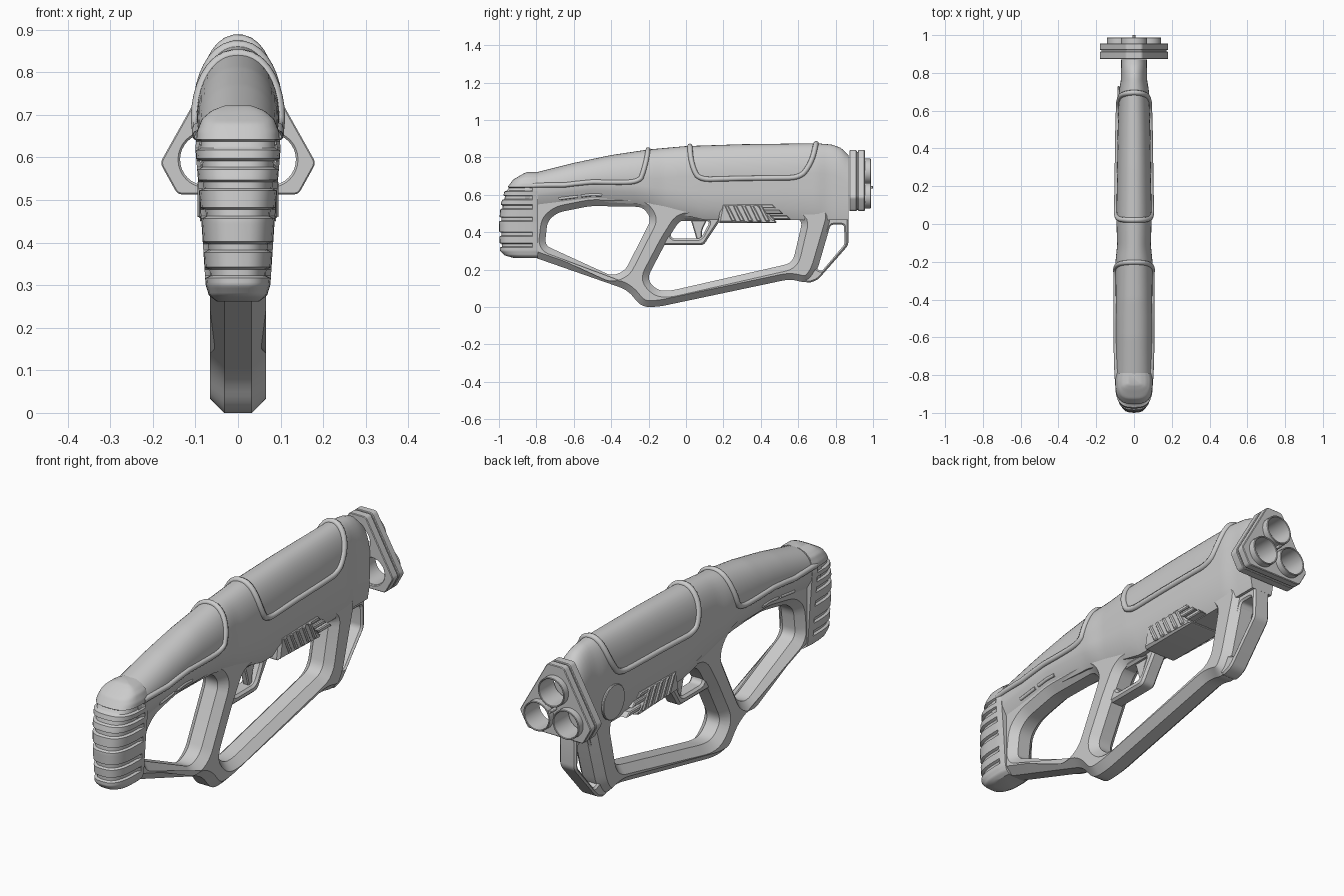
import bpy, bmesh, math
from mathutils import Matrix, Vector

if "Cube" in bpy.data.objects:
    bpy.data.objects.remove(bpy.data.objects["Cube"])

grey = bpy.data.materials.new("light_grey")
grey.use_nodes = True
COLOUR = (0.6, 0.6, 0.6, 1)
grey.diffuse_color = COLOUR
grey.node_tree.nodes["Principled BSDF"].inputs["Base Color"].default_value = COLOUR

# Local axes: SIDE draws in (y, z) and extrudes along x, FRONT draws in (x, z)
SIDE = Matrix(((0, 0, 1, 0), (1, 0, 0, 0), (0, 1, 0, 0), (0, 0, 0, 1)))
FRONT = Matrix(((1, 0, 0, 0), (0, 0, -1, 0), (0, 1, 0, 0), (0, 0, 0, 1)))


def finish(ob, angle=30):
    bpy.ops.object.select_all(action='DESELECT')
    ob.select_set(True)
    bpy.context.view_layer.objects.active = ob
    if ob.type == 'CURVE':
        bpy.ops.object.convert(target='MESH')
        ob = bpy.context.object
    ob.data.materials.clear()
    ob.data.materials.append(grey)
    bpy.ops.object.shade_smooth_by_angle(angle=math.radians(angle))
    return ob


def add_object(name, data):
    ob = bpy.data.objects.new(name, data)
    bpy.context.collection.objects.link(ob)
    return ob


def lerp(table, v):
    for (a, p), (b, q) in zip(table, table[1:]):
        if v <= b:
            return p + (q - p) * max(0, (v - a) / (b - a))
    return table[-1][1]


def fillet(pts, r, closed=True, n=5):
    pts, out = [Vector(p) for p in pts], []
    for i, p in enumerate(pts):
        if r == 0 or (not closed and i in (0, len(pts) - 1)):
            out.append(p)
            continue
        a, b = pts[i - 1] - p, pts[(i + 1) % len(pts)] - p
        s = p + a.normalized() * min(r, a.length * 0.45)
        e = p + b.normalized() * min(r, b.length * 0.45)
        for k in range(n + 1):
            t = k / n
            out.append(s * (1 - t) ** 2 + p * 2 * t * (1 - t) + e * t * t)
    return out


def plate(name, loops, half, bevel, matrix=SIDE, offset=(0, 0, 0)):
    """Flat outline with holes, extruded both ways with chamfered rims."""
    cu = bpy.data.curves.new(name, 'CURVE')
    cu.dimensions, cu.fill_mode = '2D', 'BOTH'
    cu.extrude, cu.bevel_depth, cu.offset = half - bevel, bevel, -bevel
    cu.bevel_resolution = 0
    for loop in loops:
        sp = cu.splines.new('POLY')
        sp.points.add(len(loop) - 1)
        for q, p in zip(sp.points, loop):
            q.co = (p[0], p[1], 0, 1)
        sp.use_cyclic_u = True
    ob = add_object(name, cu)
    ob.matrix_world = Matrix.Translation(offset) @ matrix
    return finish(ob)


def loft(name, rings):
    bm = bmesh.new()
    rows = [[bm.verts.new(p) for p in ring] for ring in rings]
    n = len(rows[0])
    for a, b in zip(rows, rows[1:]):
        for i in range(n):
            bm.faces.new((a[i], a[(i + 1) % n], b[(i + 1) % n], b[i]))
    bm.faces.new(rows[0])
    bm.faces.new(rows[-1])
    bmesh.ops.recalc_face_normals(bm, faces=bm.faces)
    me = bpy.data.meshes.new(name)
    bm.to_mesh(me)
    bm.free()
    return finish(add_object(name, me), 35)


# Upper body: domed section swept along y
TOP = [(-.86, .70), (-.8, .72), (-.6, .77), (-.4, .812), (-.2, .842), (0, .86),
       (.3, .87), (.7, .875), (.78, .868), (.83, .85), (.87, .81)]
BOTTOM = [(-.86, .52), (-.5, .565), (-.25, .55), (-.05, .50), (.1, .465), (.87, .465)]
WIDTH = [(-.86, .093), (-.2, .098), (-.12, .09), (.05, .093), (.5, .086), (.7, .08),
         (.76, .07), (.87, .068)]


def skin(y, u):
    """Surface point; u is 0 at the crest, 1 at the dome foot, 2 at the chamfer, 3 below."""
    s, u = (-1 if u < 0 else 1), abs(u)
    zt, zb, w = lerp(TOP, y), lerp(BOTTOM, y), lerp(WIDTH, y)
    h = min(.16, .5 * (zt - zb))
    if u <= 1:
        x, z = w * math.sin(u * math.pi / 2) ** .9, zt - h + h * math.cos(u * math.pi / 2)
    elif u <= 2:
        x, z = w * (1 - .05 * (u - 1)), zt - h + (zb + .06 - zt + h) * (u - 1)
    else:
        x, z = w * .95 + (.055 - w * .95) * (u - 2), zb + .06 * (3 - u)
    return Vector((s * x, y, z))


us = [i / 10 for i in range(11)] + [1.5, 2, 3]
us += [-u for u in reversed(us[1:])]
loft("upper_body", [[skin(-.86 + 1.73 * i / 80, u) for u in us] for i in range(81)])


def piping(name, path, r, closed=False, round_by=.06):
    """Tube that follows a path of (y, u) over the body skin."""
    pts = fillet([(y, u * .2) for y, u in path], round_by, closed)
    if closed:
        pts.append(pts[0])
    dense = []
    for a, b in zip(pts, pts[1:]):
        k = max(1, round((b - a).length / .02))
        dense += [a.lerp(b, i / k) for i in range(k)]
    if not closed:
        dense.append(pts[-1])
    cu = bpy.data.curves.new(name, 'CURVE')
    cu.dimensions, cu.bevel_depth, cu.bevel_resolution = '3D', r, 2
    cu.use_fill_caps = True
    sp = cu.splines.new('POLY')
    sp.points.add(len(dense) - 1)
    for q, p in zip(sp.points, dense):
        q.co = (*skin(p.x, p.y / .2), 1)
    sp.use_cyclic_u = closed
    finish(add_object(name, cu), 60)


# Raised rims of the two top covers
half = [(.02, 0), (.025, .7), (.07, 1.12), (.61, 1.12), (.68, .7), (.7, 0)]
piping("front_cover_rim", half + [(y, -u) for y, u in reversed(half[1:-1])], .014, True)
half = [(-.82, .8), (-.4, 1.3), (-.26, 1.3), (-.21, .6), (-.2, 0)]
piping("rear_cover_rim", half + [(y, -u) for y, u in reversed(half[:-1])], .013)
for s in (1, -1):
    for a, b in ((-.68, -.58), (-.56, -.45)):
        piping("rear_vent", [(a, s * 2.4), (b, s * 2.4)], .008)

# Lower frame with stock opening and grip opening
outline = fillet([(-.84, .275), (-.31, .09), (-.24, 0), (-.15, 0), (.56, .15), (.65, .125),
                  (.70, .19), (.79, .5), (.74, .56), (-.05, .58), (-.3, .64), (-.84, .62)], .05)
stock_hole = fillet([(-.755, .33), (-.74, .46), (-.685, .505), (-.51, .54), (-.23, .535),
                     (-.185, .47), (-.325, .195), (-.395, .165)], .035)
grip_hole = fillet([(-.105, .35), (-.21, .15), (-.155, .09), (-.09, .085), (.57, .235),
                    (.625, .47), (-.03, .47)], .045)
plate("lower_frame", [outline, stock_hole, grip_hole], .066, .034)

# Front brace with its narrow opening
plate("front_brace",
      [fillet([(.60, .17), (.65, .125), (.705, .145), (.868, .33), (.87, .5), (.70, .5)], .02),
       fillet([(.775, .44), (.845, .44), (.848, .335), (.725, .19), (.685, .21)], .015)],
      .042, .008)

# Trigger guard and trigger
plate("trigger_guard",
      [fillet([(-.14, .33), (.095, .33), (.12, .37), (.20, .49), (-.14, .49)], .02),
       fillet([(-.08, .365), (-.085, .42), (-.04, .46), (.13, .46), (.08, .365)], .025)],
      .036, .01)
plate("trigger", [fillet([(.02, .48), (.12, .48), (.085, .41), (.085, .35), (.06, .35),
                          (.04, .42)], .02)], .016, .005)

# Ribbed pump grip and its slanted rails
plate("pump_grip", [fillet([(.19, .555), (.39, .555), (.49, .45), (.17, .45)], .012)],
      .089, .012)
for i in range(5):
    y = .205 + i * .045
    plate("pump_rib", [fillet([(y, .545), (y + .02, .545), (y + .065, .458), (y + .04, .458)],
                              .006)], .095, .005)
for i in range(3):
    y, z = .42 + i * .04, .54 - i * .03
    plate("pump_rail", [[(y - .05, z + .008), (y + .04, z + .008), (y + .06, z - .012),
                         (y - .03, z - .012)]], .091, .004)

# Butt pad: D-shaped sections stacked in z, with grooves round the rear
GROOVES = (.628, .583, .533, .468, .39, .33)
PAD_W = [(.262, .05), (.275, .068), (.30, .076), (.45, .086), (.62, .1), (.66, .097),
         (.69, .085), (.71, .062), (.722, .03)]
PAD_Y = [(.262, -.92), (.275, -.97), (.30, -.995), (.45, -1), (.55, -.99), (.62, -.97),
         (.68, -.925), (.71, -.875), (.722, -.85)]
pad = []
for i in range(93):
    z = .262 + .005 * i
    w, back = lerp(PAD_W, z), lerp(PAD_Y, z)
    cut = .011 if min(abs(z - g) for g in GROOVES) < .0105 else 0
    ring = [(w * .94, -.79, z), (w, -.82, z)]
    for k in range(17):
        a = math.pi * k / 16
        c, s = math.cos(a), math.sin(a)
        ring.append(((w - cut) * math.copysign(abs(c) ** .7, c),
                     -.84 + (back + cut + .84) * s ** .7, z))
    pad.append(ring + [(-w, -.82, z), (-w * .94, -.79, z)])
loft("butt_pad", pad)

# Muzzle block: truncated triangle pierced by three barrels
BARRELS = ((0, .725), (.075, .595), (-.075, .595))


def circle(c, r, n=32):
    return [(c[0] + r * math.cos(2 * math.pi * k / n), c[1] + r * math.sin(2 * math.pi * k / n))
            for k in range(n)]


def block(name, y, half, grow, bevel):
    hexa = [(-.142, .513), (.142, .513), (.183, .587), (.042, .838), (-.042, .838), (-.183, .587)]
    mid = Vector((0, .635))
    loop = fillet([mid + (Vector(p) - mid) * grow for p in hexa], .012)
    plate(name, [loop] + [circle(c, .063) for c in BARRELS], half, bevel, FRONT, (0, y, 0))


block("muzzle_rear_plate", .893, .02, 1, .003)
block("muzzle_spacer", .917, .012, .95, .001)
block("muzzle_front_plate", .938, .018, 1, .003)
for c in BARRELS:
    plate("barrel", [circle(c, .068), circle(c, .061)], .055, .002, FRONT, (0, .933, 0))
plate("muzzle_pin", [circle((0, .64), .008, 12)], .04, .002, FRONT, (0, .96, 0))

# Round cap on one flank
plate("side_cap", [circle((.65, .575), .08)], .006, .003, SIDE, (-.082, 0, 0))
